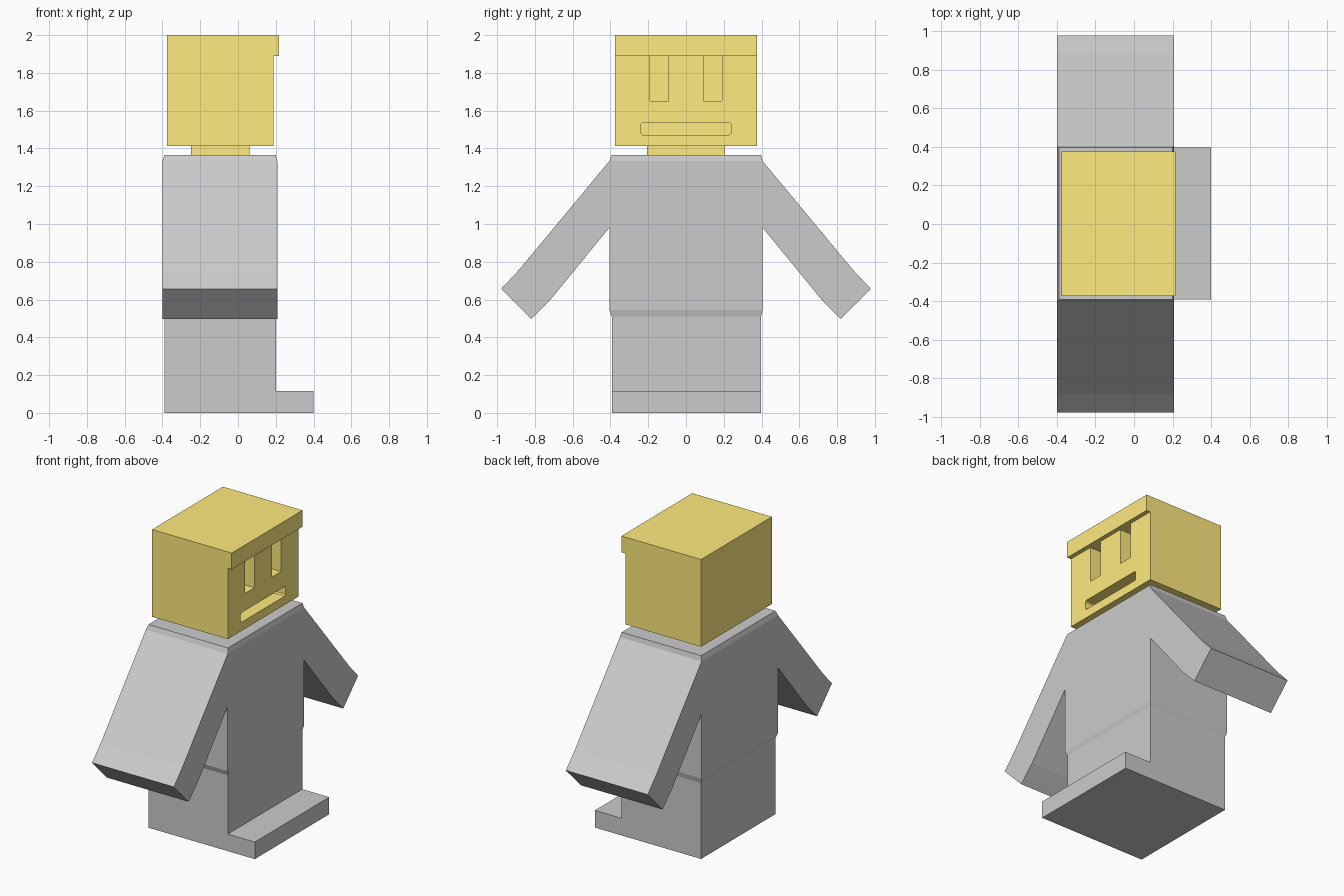
import bpy, bmesh

if "Cube" in bpy.data.objects:
    bpy.data.objects.remove(bpy.data.objects["Cube"])

yellow = bpy.data.materials.new("yellow")
yellow.diffuse_color = (1.0, 0.83, 0.21, 1)
yellow.use_nodes = True
yellow.node_tree.nodes["Principled BSDF"].inputs["Base Color"].default_value = yellow.diffuse_color


def make(name, bm, mat=None):
    bmesh.ops.recalc_face_normals(bm, faces=bm.faces)
    me = bpy.data.meshes.new(name)
    bm.to_mesh(me)
    bm.free()
    ob = bpy.data.objects.new(name, me)
    bpy.context.collection.objects.link(ob)
    if mat:
        me.materials.append(mat)
    return ob


def loft(name, rings, mat=None):
    """Closed solid through rings with equal point counts."""
    bm = bmesh.new()
    loops = [[bm.verts.new(p) for p in r] for r in rings]
    n = len(loops[0])
    for a, b in zip(loops, loops[1:]):
        for i in range(n):
            j = (i + 1) % n
            bm.faces.new((a[i], a[j], b[j], b[i]))
    bm.faces.new(loops[0])
    bm.faces.new(loops[-1])
    return make(name, bm, mat)


def prism_x(name, yz, x0, x1, mat=None):
    return loft(name, [[(x, y, z) for y, z in yz] for x in (x0, x1)], mat)


def prism_y(name, xz, y0, y1, mat=None):
    return loft(name, [[(x, y, z) for x, z in xz] for y in (y0, y1)], mat)


def rect(x0, x1, y0, y1, z):
    return [(x0, y0, z), (x1, y0, z), (x1, y1, z), (x0, y1, z)]


# Legs with the foot ledge
prism_y("legs", [(-0.39, 0), (0.4, 0), (0.4, 0.115), (0.2, 0.115),
                 (0.2, 0.51), (-0.39, 0.51)], -0.393, 0.397)

# Torso, chamfered at top and bottom
small, big = (-0.39, 0.2, -0.393, 0.397), (-0.4, 0.208, -0.406, 0.406)
loft("torso", [rect(*small, 0.51), rect(*big, 0.545),
               rect(*big, 1.333), rect(*small, 1.365)])

# Arms
arm = [(0.406, 1.333), (0.886, 0.755), (0.978, 0.657),
       (0.82, 0.497), (0.717, 0.6), (0.406, 0.98)]
for side, s in (("left", 1), ("right", -1)):
    prism_x(side + "_arm", [(s * y, z) for y, z in arm], -0.4, 0.208)

# Neck
loft("neck", [rect(-0.25, 0.06, -0.206, 0.206, z) for z in (1.365, 1.414)], yellow)

# Head with the overhanging brow
head = prism_y("head", [(-0.376, 1.414), (0.187, 1.414), (0.187, 1.89),
                        (0.216, 1.89), (0.216, 2.0), (-0.376, 2.0)],
               -0.375, 0.377, yellow)

# Eye and mouth recesses
c = 0.008
mouth = [(-0.238, 1.472 + c), (-0.238 + c, 1.472), (0.238 - c, 1.472), (0.238, 1.472 + c),
         (0.238, 1.536 - c), (0.238 - c, 1.536), (-0.238 + c, 1.536), (-0.238, 1.536 - c)]
cutters = [prism_x("mouth_cutter", mouth, 0.04, 0.3, yellow)]
for side, y0, y1 in (("left", 0.093, 0.191), ("right", -0.191, -0.093)):
    cutters.append(prism_x(side + "_eye_cutter",
                           [(y0, 1.652), (y1, 1.652), (y1, 1.8899), (y0, 1.8899)],
                           0.04, 0.3, yellow))
for cut in cutters:
    mod = head.modifiers.new(cut.name, 'BOOLEAN')
    mod.operation = 'DIFFERENCE'
    mod.solver = 'EXACT'
    mod.object = cut
    cut.hide_render = True
    cut.hide_set(True)
